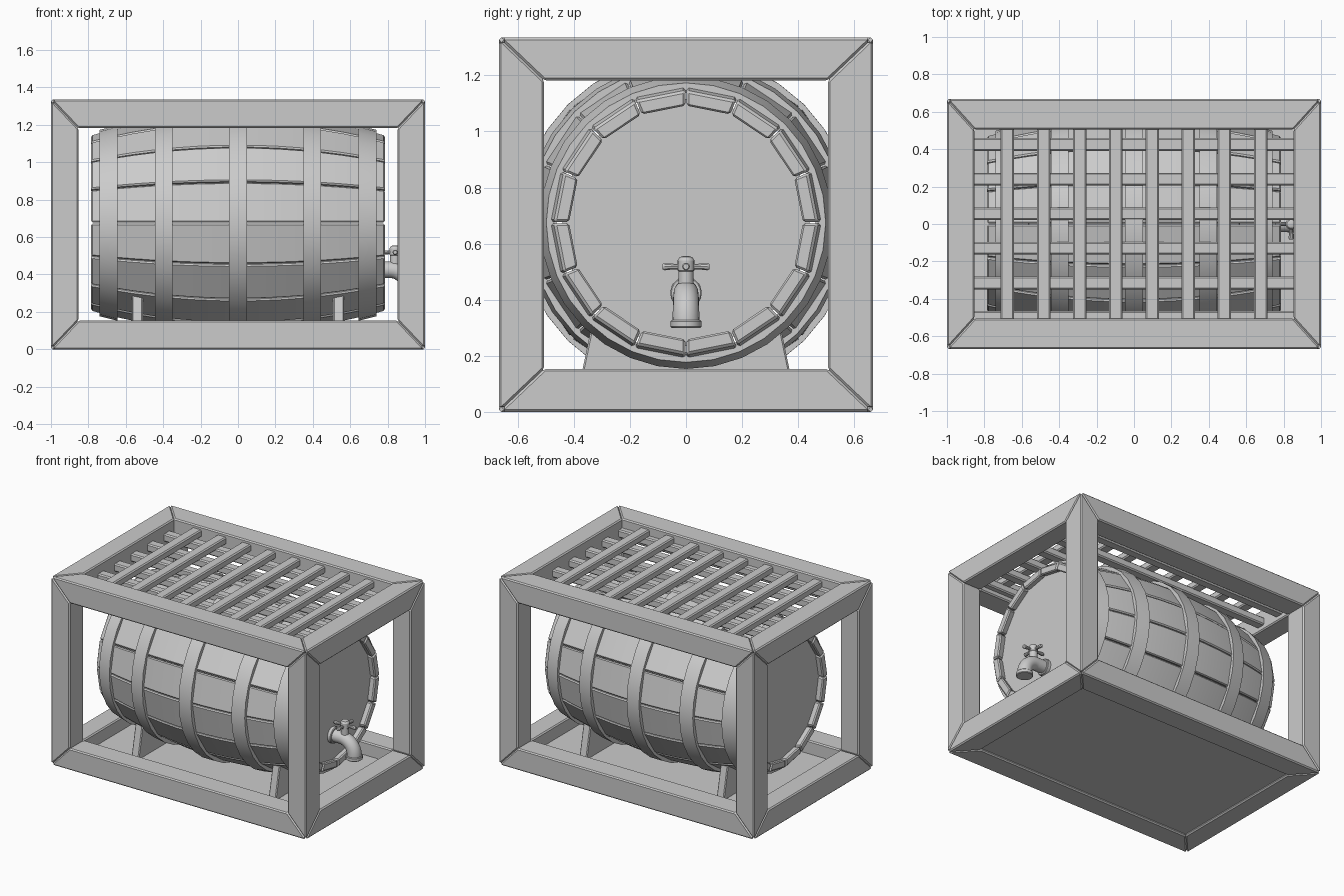
import bpy, bmesh, math
from mathutils import Vector

if "Cube" in bpy.data.objects:
    bpy.data.objects.remove(bpy.data.objects["Cube"])

CZ = 0.675          # barrel axis height


def finish(name, bm, bevel=0.0, smooth=False):
    """Bevel the sharp edges, then make an object from the bmesh."""
    bmesh.ops.recalc_face_normals(bm, faces=bm.faces[:])
    if bevel:
        edges = [e for e in bm.edges if e.is_manifold and e.calc_face_angle(0) > math.radians(35)]
        bmesh.ops.bevel(bm, geom=edges, offset=bevel, segments=1, affect='EDGES', clamp_overlap=True)
    me = bpy.data.meshes.new(name)
    bm.to_mesh(me)
    bm.free()
    if smooth:
        me.shade_smooth()
        me.set_sharp_from_angle(angle=math.radians(30))
    ob = bpy.data.objects.new(name, me)
    bpy.context.collection.objects.link(ob)
    return ob


def box(name, lo, hi, bevel=0.0):
    bm = bmesh.new()
    bmesh.ops.create_cube(bm, size=1)
    for v in bm.verts:
        v.co = Vector([(lo[i] + hi[i]) / 2 + v.co[i] * (hi[i] - lo[i]) for i in range(3)])
    return finish(name, bm, bevel)


def loft(name, rings, bevel=0.0, smooth=False, closed=False):
    """Skin a list of point rings, capped at both ends unless closed."""
    bm = bmesh.new()
    vs = [[bm.verts.new(p) for p in r] for r in rings]
    n = len(rings[0])
    for i in range(len(vs) if closed else len(vs) - 1):
        a, b = vs[i], vs[(i + 1) % len(vs)]
        for j in range(n):
            bm.faces.new((a[j], a[(j + 1) % n], b[(j + 1) % n], b[j]))
    if not closed:
        bm.faces.new(vs[0])
        bm.faces.new(vs[-1])
    return finish(name, bm, bevel, smooth)


def circle(center, r, u, w, n):
    c, u, w = Vector(center), Vector(u), Vector(w)
    return [c + r * (math.cos(2 * math.pi * k / n) * u + math.sin(2 * math.pi * k / n) * w)
            for k in range(n)]


def around(x, r, deg):
    a = math.radians(deg)
    return (x, r * math.sin(a), CZ + r * math.cos(a))


def bulge(x):
    return 0.58 - 0.11 * (x / 0.785) ** 2


# Outer frame: twelve beams with mitred ends
H = (1.0, 0.667, 0.6675)
S = (0.146, 0.161, 0.153)


def beam(name, a, sb, sc):
    b, c = [i for i in range(3) if i != a]
    bm = bmesh.new()
    ends = []
    for e in (-1, 1):
        quad = []
        for ib, ic in ((0, 0), (1, 0), (1, 1), (0, 1)):
            p = [0, 0, 0]
            p[a] = e * (H[a] - (S[a] if ib or ic else 0))
            p[b] = sb * (H[b] - ib * S[b])
            p[c] = sc * (H[c] - ic * S[c])
            p[2] += H[2]
            quad.append(bm.verts.new(p))
        bm.faces.new((quad[0], quad[1], quad[2]))
        bm.faces.new((quad[0], quad[2], quad[3]))
        ends.append(quad)
    for j in range(4):
        k = (j + 1) % 4
        bm.faces.new((ends[0][j], ends[0][k], ends[1][k], ends[1][j]))
    finish(name, bm, 0.008)


for a, label in enumerate(("long_rail", "cross_rail", "corner_post")):
    for sb in (-1, 1):
        for sc in (-1, 1):
            beam(label, a, sb, sc)

# Floor panel
box("floor_panel", (-0.88, -0.53, 0.015), (0.88, 0.53, 0.06))

# Roof lattice: lower slats along x, upper slats along y
for k in range(6):
    y = 0.425 - 0.185 * k
    box("lower_slat", (-0.87, y - 0.034, 1.215), (0.87, y + 0.034, 1.27), 0.008)
for k in range(8):
    x = (k - 3.5) * 0.1935
    box("upper_slat", (x - 0.036, -0.52, 1.26), (x + 0.036, 0.52, 1.312), 0.008)

# Barrel staves: sixteen flat, bowed boards
N = 16
for k in range(N):
    mid, half = (k + 0.5) * 360 / N, 180 / N - 0.3
    rings = []
    for i in range(15):
        x = -0.785 + 1.57 * i / 14
        r = bulge(x)
        rings.append([around(x, r, mid - half), around(x, r, mid + half),
                      around(x, r - 0.055, mid + half), around(x, r - 0.055, mid - half)])
    loft("barrel_stave", rings, 0.008, True)

# Barrel heads
for s in (-1, 1):
    loft("barrel_head", [circle((s * x, 0, CZ), 0.44, (0, 1, 0), (0, 0, 1), 32)
                         for x in (0.70, 0.74)])

# Hoops following the bulge
for x0 in (-0.692, -0.397, 0, 0.397, 0.692):
    rings = []
    for k in range(32):
        d = 360 * k / 32
        l, r = x0 - 0.048, x0 + 0.048
        rings.append([around(l, bulge(l) + 0.016, d), around(x0, bulge(x0) + 0.016, d),
                      around(r, bulge(r) + 0.016, d), around(r, bulge(r) - 0.02, d),
                      around(l, bulge(l) - 0.02, d)])
    loft("hoop", rings, 0, True, closed=True)

# Cradle supports hollowed to the barrel curve
profile = [(-0.39, 0.05), (-0.34, 0.29)]
for k in range(9):
    a = math.radians(-40 + 10 * k)
    profile.append((0.505 * math.sin(a), CZ - 0.505 * math.cos(a)))
profile += [(0.34, 0.29), (0.39, 0.05)]
for x0 in (-0.538, 0.538):
    loft("cradle", [[(x0 + s * 0.029, y, z) for y, z in profile] for s in (-1, 1)], 0.006)

# Tap: flange, bent spout and lip
X, Y, Z = (1, 0, 0), (0, 1, 0), (0, 0, 1)
loft("tap_flange", [circle((x, 0, 0.425), 0.056, Y, Z, 20) for x in (0.735, 0.765)], 0.004, True)
rings = [circle((0.74, 0, 0.425), 0.044, Y, Z, 20)]
for i in range(9):
    t = math.pi / 2 * i / 8
    c = (0.817 + 0.095 * math.sin(t), 0, 0.33 + 0.095 * math.cos(t))
    rings.append(circle(c, 0.044 + 0.004 * i / 8, Y, (math.sin(t), 0, math.cos(t)), 20))
rings.append(circle((0.912, 0, 0.31), 0.048, Y, X, 20))
loft("tap_spout", rings, 0, True)
loft("tap_lip", [circle((0.912, 0, z), 0.055, X, Y, 20) for z in (0.30, 0.327)], 0.004, True)

# Tap stem, knob and four-armed handle
TX = 0.84
loft("tap_stem", [circle((TX, 0, z), r, X, Y, 16) for z, r in
                  ((0.42, 0.027), (0.535, 0.027))], 0, True)
loft("tap_knob", [circle((TX, 0, z), r, X, Y, 16) for z, r in
                  ((0.495, 0.022), (0.505, 0.03), (0.54, 0.03), (0.552, 0.022), (0.556, 0.01))], 0, True)
for k in range(4):
    t = k * math.pi / 2
    d, side = Vector((math.cos(t), math.sin(t), 0)), Vector((-math.sin(t), math.cos(t), 0))
    loft("tap_handle_arm", [circle(Vector((TX, 0, 0.518)) + d * q, r, side, Z, 10)
                            for q, r in ((0.01, 0.009), (0.05, 0.011), (0.076, 0.014), (0.083, 0.010))],
         0, True)
